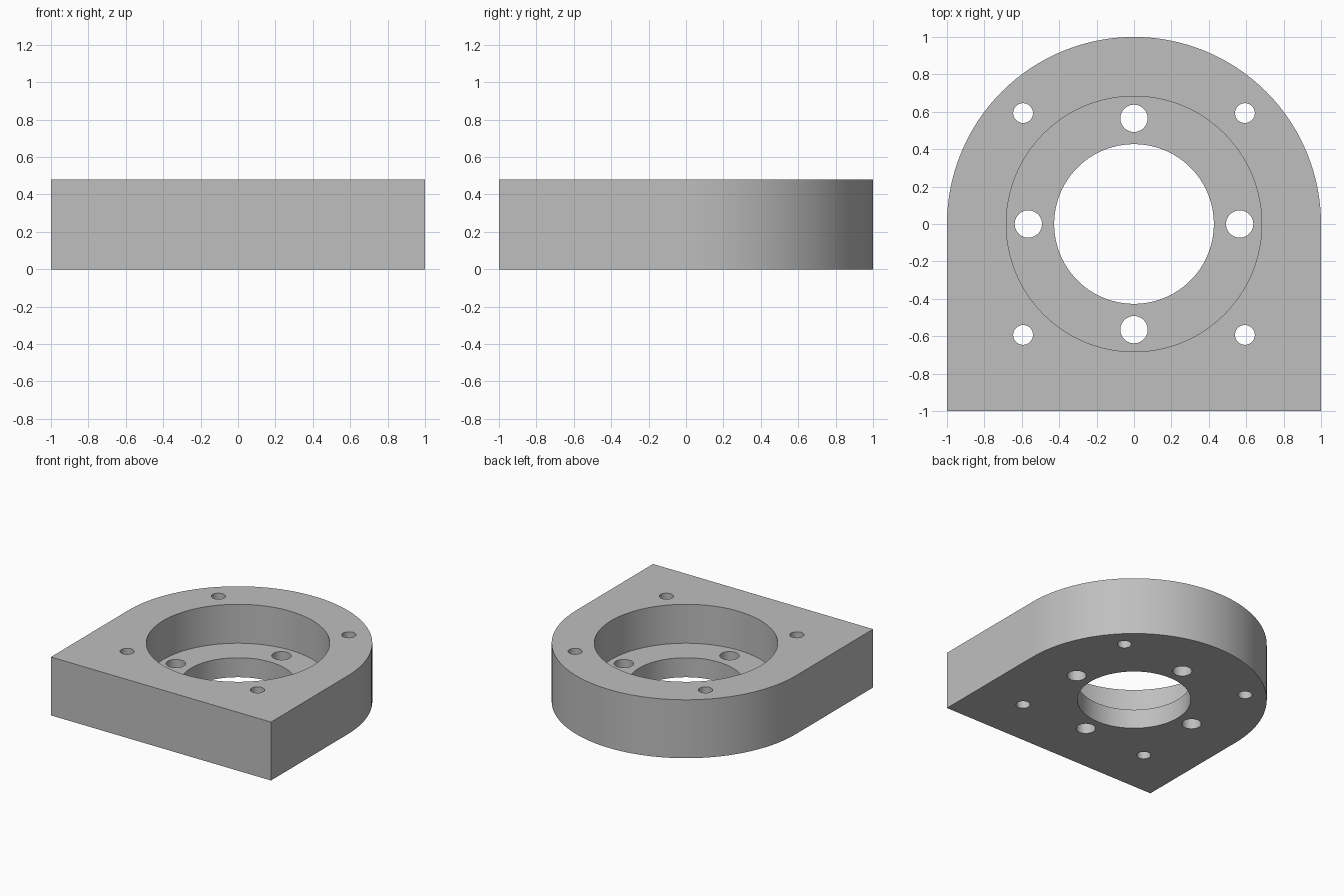
import bpy
import bmesh
import math

if "Cube" in bpy.data.objects:
    bpy.data.objects.remove(bpy.data.objects["Cube"])

HEIGHT, FLOOR = 0.48, 0.16

grey = bpy.data.materials.new("plain grey")
grey.diffuse_color = (0.52, 0.52, 0.52, 1)
grey.use_nodes = True
grey.node_tree.nodes["Principled BSDF"].inputs["Base Color"].default_value = grey.diffuse_color


def prism(name, outline, z0, z1):
    """Closed solid from a counter-clockwise outline."""
    bm = bmesh.new()
    face = bm.faces.new([bm.verts.new((x, y, z0)) for x, y in outline])
    top = bmesh.ops.extrude_face_region(bm, geom=[face])["geom"]
    verts = [v for v in top if isinstance(v, bmesh.types.BMVert)]
    bmesh.ops.translate(bm, verts=verts, vec=(0, 0, z1 - z0))
    bmesh.ops.recalc_face_normals(bm, faces=bm.faces[:])
    mesh = bpy.data.meshes.new(name)
    bm.to_mesh(mesh)
    bm.free()
    mesh.materials.append(grey)
    obj = bpy.data.objects.new(name, mesh)
    bpy.context.collection.objects.link(obj)
    return obj


def arc(cx, cy, r, n, sweep=2 * math.pi, closed=True):
    count = n if closed else n + 1
    return [(cx + r * math.cos(sweep * i / n), cy + r * math.sin(sweep * i / n))
            for i in range(count)]


# Mounting block: square front, half-round back
block = prism("mounting_block",
              arc(0, 0, 1, 64, math.pi, closed=False) + [(-1, -1), (1, -1)],
              0, HEIGHT)

# Wide recess from the top, then the central bore
cutters = [prism("recess_cutter", arc(0, 0, 0.683, 96), FLOOR, HEIGHT + 0.2),
           prism("bore_cutter", arc(0, 0, 0.427, 96), -0.2, HEIGHT + 0.3)]

# Four bolt holes in the recess floor and four in the corners
for i in range(4):
    a = i * math.pi / 2
    cutters.append(prism("floor_hole_cutter",
                         arc(0.565 * math.cos(a), 0.565 * math.sin(a), 0.073, 40),
                         -0.2, HEIGHT + 0.1))
    a += math.pi / 4
    r = 0.593 * math.sqrt(2)
    cutters.append(prism("corner_hole_cutter",
                         arc(r * math.cos(a), r * math.sin(a), 0.053, 40),
                         -0.2, HEIGHT + 0.1))

bpy.context.view_layer.objects.active = block
block.select_set(True)
for cutter in cutters:
    mod = block.modifiers.new("cut", "BOOLEAN")
    mod.operation = "DIFFERENCE"
    mod.solver = "EXACT"
    mod.object = cutter
    bpy.ops.object.modifier_apply(modifier=mod.name)
for cutter in cutters:
    bpy.data.objects.remove(cutter, do_unlink=True)

# Smooth curved walls, crisp rims
bpy.ops.object.select_all(action="DESELECT")
block.select_set(True)
bpy.ops.object.shade_smooth_by_angle(angle=math.radians(30))
